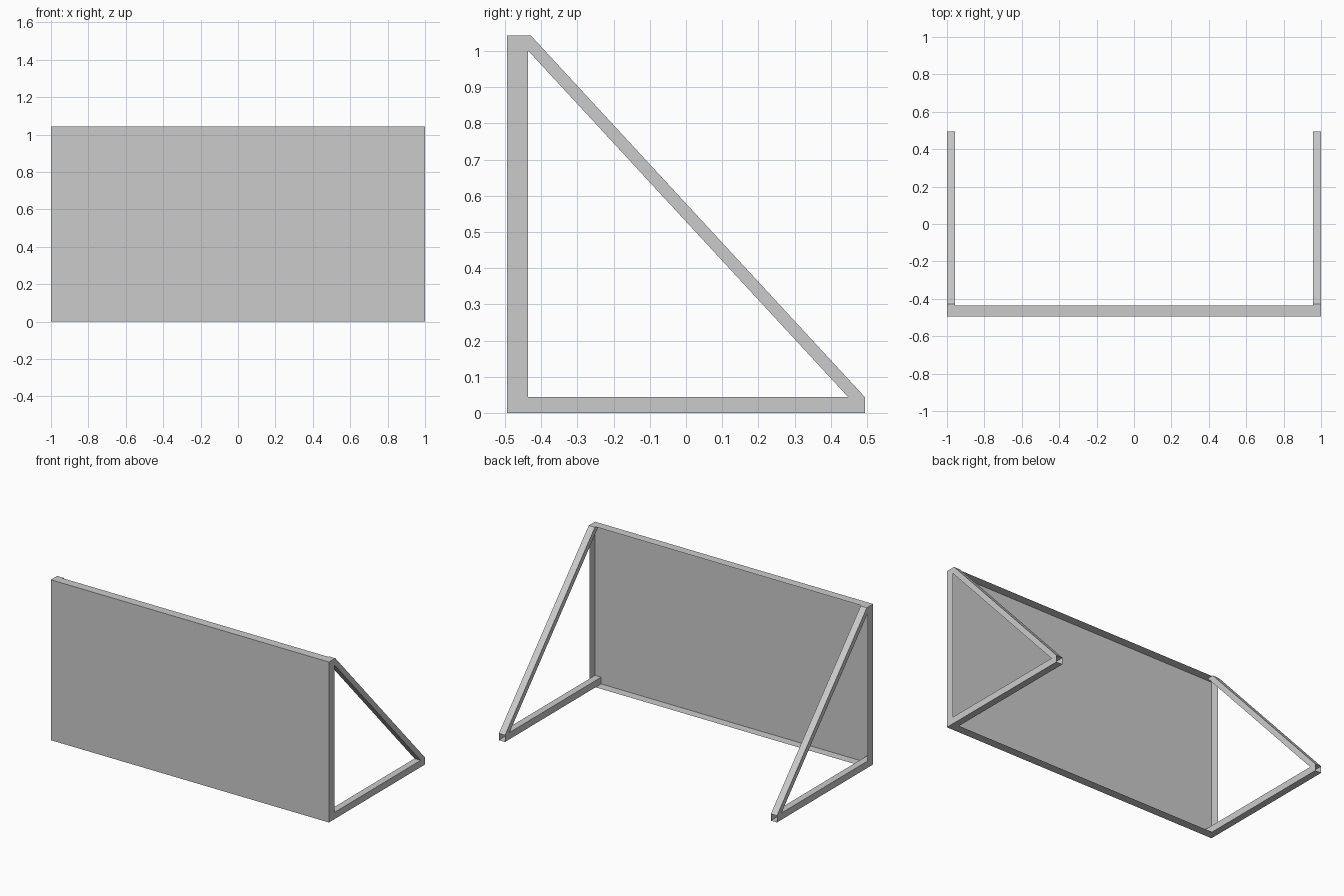
import bpy, bmesh
from mathutils import Vector

if "Cube" in bpy.data.objects:
    bpy.data.objects.remove(bpy.data.objects["Cube"])

H = 1.043      # overall height
T = 0.044      # bar thickness
Y = 0.494      # half depth


def shell(name, lo, hi, open_sides=(), top_shift=0.0, mirror=False):
    """Thin-walled box from lo to hi; open_sides are outward directions left open,
    top_shift slides the upper end along y."""
    lo, hi = Vector(lo), Vector(hi)
    bm = bmesh.new()
    bmesh.ops.create_cube(bm, size=1)
    bm.normal_update()
    gone = [f for f in bm.faces
            if any(f.normal.dot(Vector(d)) > 0.9 for d in open_sides)]
    bmesh.ops.delete(bm, geom=gone, context='FACES_ONLY')
    for v in bm.verts:
        is_top = v.co.z > 0
        v.co = Vector([lo[i] + (v.co[i] + 0.5) * (hi[i] - lo[i]) for i in range(3)])
        if is_top:
            v.co.y += top_shift
    mesh = bpy.data.meshes.new(name)
    bm.to_mesh(mesh)
    bm.free()
    ob = bpy.data.objects.new(name, mesh)
    bpy.context.collection.objects.link(ob)
    if mirror:
        mod = ob.modifiers.new("mirror", 'MIRROR')
        mod.use_axis = (True, False, False)
        mod.use_mirror_merge = False
    return ob


# Front board: shallow tray, open at the back
shell("front_board", (-1, -Y, 0), (1, -0.437, H), open_sides=[(0, 1, 0)])

# Floor bars: open tubes running back from the board
shell("floor_bars", (1 - T, -Y, 0), (1, Y, T),
      open_sides=[(0, 1, 0), (0, -1, 0)], mirror=True)

# Slanted struts from the bar ends up to the top of the board
shell("slanted_struts", (1 - T, 0.448, T), (1, Y, H),
      open_sides=[(0, 0, -1)], top_shift=-0.923, mirror=True)
